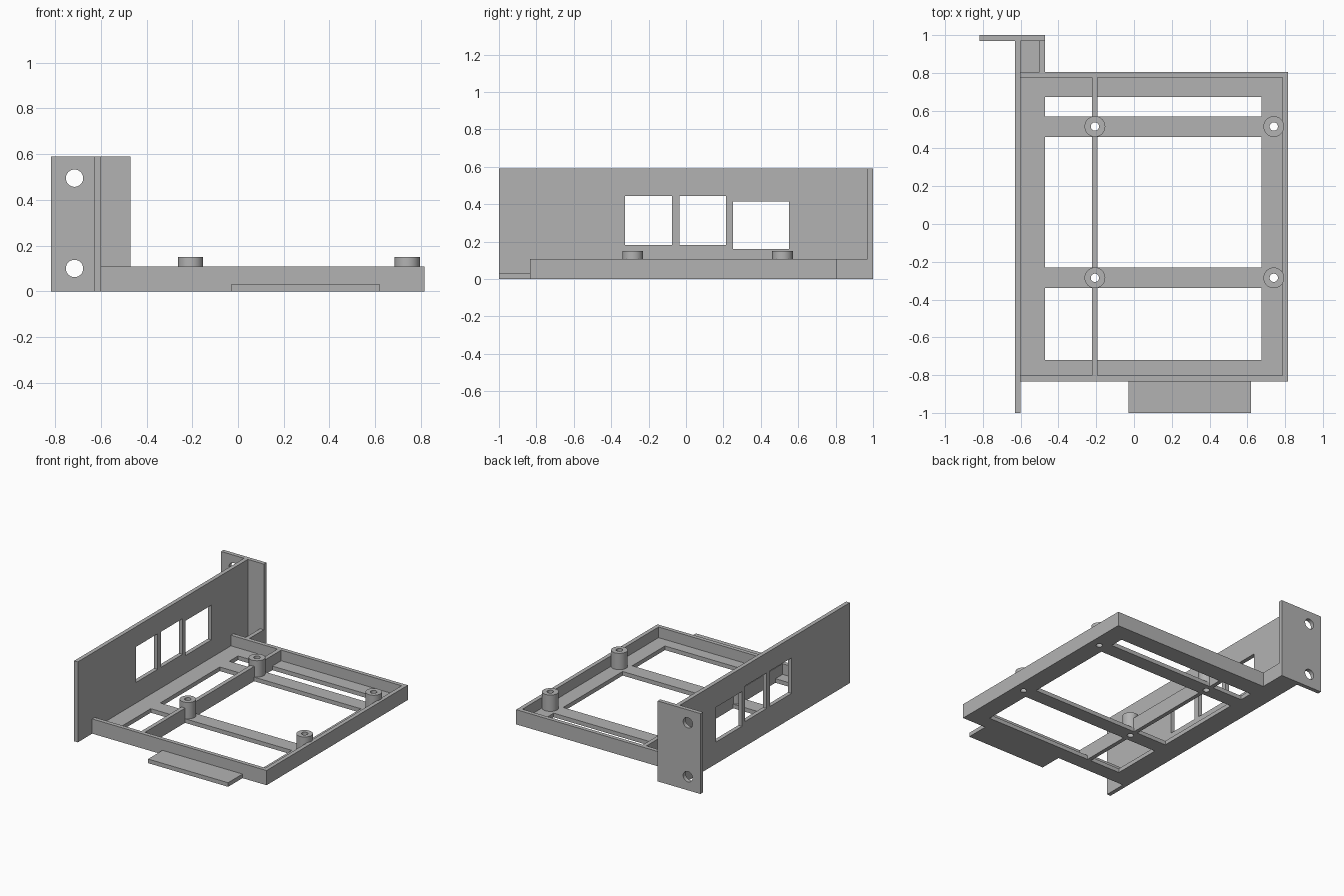
import bpy
from math import radians, pi

cube = bpy.data.objects.get("Cube")
if cube:
    bpy.data.objects.remove(cube, do_unlink=True)

grey = bpy.data.materials.new("plain grey")
grey.use_nodes = True
colour = (0.45, 0.45, 0.45, 1)
grey.diffuse_color = colour
grey.node_tree.nodes["Principled BSDF"].inputs["Base Color"].default_value = colour


def box(name, x, y, z):
    """Box spanning the given (low, high) range on each axis."""
    bpy.ops.mesh.primitive_cube_add(size=1, location=[sum(r) / 2 for r in (x, y, z)])
    ob = bpy.context.object
    ob.name = name
    ob.scale = [r[1] - r[0] for r in (x, y, z)]
    bpy.ops.object.transform_apply(location=False, rotation=False)
    ob.data.materials.append(grey)
    return ob


def cylinder(name, radius, depth, location, tilt=0):
    bpy.ops.mesh.primitive_cylinder_add(vertices=32, radius=radius, depth=depth,
                                        location=location, rotation=(tilt, 0, 0))
    ob = bpy.context.object
    ob.name = name
    ob.data.materials.append(grey)
    return ob


def cut(ob, cutters):
    """Cut every cutter out of the part, then bake the result."""
    bpy.context.view_layer.objects.active = ob
    for cutter in cutters:
        mod = ob.modifiers.new("cut", 'BOOLEAN')
        mod.operation, mod.solver, mod.object = 'DIFFERENCE', 'EXACT', cutter
        bpy.ops.object.modifier_apply(modifier=mod.name)


def discard(cutters):
    for cutter in cutters:
        bpy.data.objects.remove(cutter, do_unlink=True)


T = 0.03                    # sheet thickness
RIM, TOP = 0.108, 0.59      # tray rim and panel heights
LEFT, RIGHT = -0.60, 0.815  # tray extents
FRONT, BACK = -0.833, 0.805

# Tray floor with three openings, leaving two cross bars
floor = box("tray_floor", (LEFT, RIGHT), (FRONT, BACK), (0, T))
openings = [box("opening_cutter", (-0.47, 0.675), y, (-0.1, 0.1))
            for y in ((0.57, 0.672), (-0.23, 0.46), (-0.72, -0.34))]
cut(floor, openings)
discard(openings)

# Tray rim and the long middle rib
box("front_rim", (LEFT, RIGHT), (FRONT, FRONT + T), (T, RIM))
box("back_rim", (LEFT, RIGHT), (BACK - T, BACK), (T, RIM))
box("side_rim", (RIGHT - T, RIGHT), (FRONT + T, BACK - T), (T, RIM))
rib = box("middle_rib", (-0.222, -0.192), (FRONT + T, BACK - T), (0, RIM))

# Standoffs drilled through the floor and rib
spots = [(x, y) for x in (-0.207, 0.74) for y in (0.516, -0.285)]
drills = [cylinder("drill", 0.022, 1, (x, y, 0)) for x, y in spots]
standoffs = [cylinder("standoff", 0.055, 0.15 - T, (x, y, (0.15 + T) / 2))
             for x, y in spots]
for standoff, drill in zip(standoffs, drills):
    cut(standoff, [drill])
cut(floor, drills)
cut(rib, drills[:2])
discard(drills)

# Tall panel with three port windows
panel = box("port_panel", (LEFT - T, LEFT), (-1, 1 - T), (0, TOP))
ports = [box("port_cutter", (-0.7, -0.5), y, z)
         for y, z in (((-0.325, -0.075), (0.182, 0.443)),
                      ((-0.035, 0.215), (0.182, 0.443)),
                      ((0.25, 0.55), (0.16, 0.415)))]
cut(panel, ports)
discard(ports)

# Mounting ear with two screw holes
ear = box("mounting_ear", (-0.817, -0.47), (1 - T, 1), (0, TOP))
screws = [cylinder("screw_cutter", 0.038, 0.4, (-0.715, 1, z), pi / 2)
          for z in (0.10, 0.495)]
cut(ear, screws)
discard(screws)

# Bracket joining the tray to the ear
box("bracket_floor", (LEFT, -0.47), (BACK, 1 - T), (0, T))
box("bracket_wall", (-0.50, -0.47), (BACK, 1 - T), (T, RIM))

# Thin tab at the front of the tray
box("front_tab", (-0.03, 0.62), (-1, FRONT), (0, T))

# Smooth the round walls, keep the edges sharp
bpy.ops.object.select_all(action='DESELECT')
for ob in standoffs + [floor, rib, ear]:
    ob.select_set(True)
bpy.context.view_layer.objects.active = ear
bpy.ops.object.shade_smooth_by_angle(angle=radians(30))
